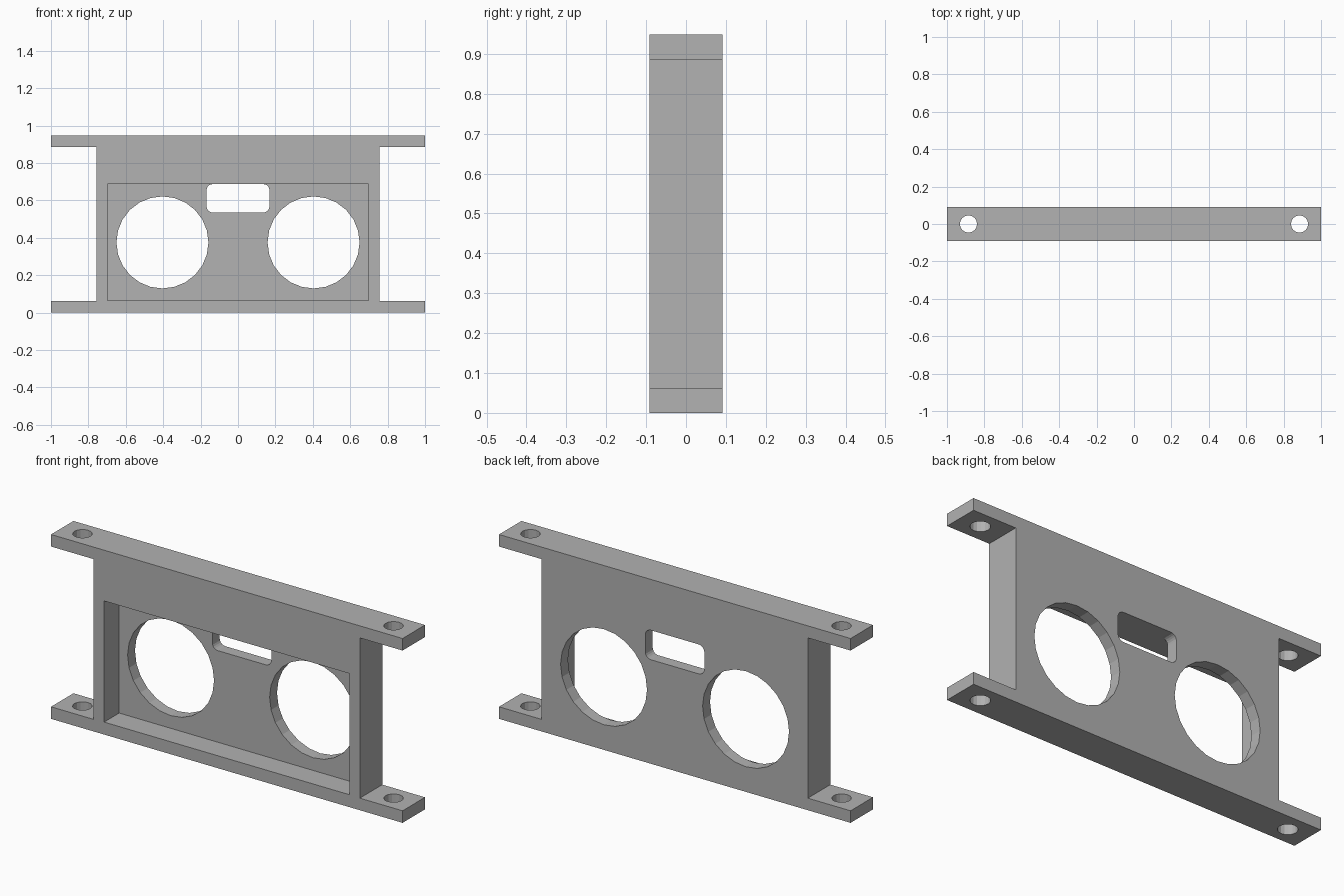
import bpy
import bmesh
from math import cos, sin, pi

cube = bpy.data.objects.get("Cube")
if cube:
    bpy.data.objects.remove(cube, do_unlink=True)

HEIGHT, HALF_DEPTH = 0.948, 0.091
FLANGE = 0.062        # thickness of the mounting flanges
BODY_X = 0.757        # half width of the upright body
RECESS_BACK = 0.031   # y of the recess floor
MID_Z = 0.375         # height of the recess and opening centres

grey = bpy.data.materials.new("plain grey")
grey.use_nodes = True
GREY = (0.445, 0.445, 0.445, 1)
grey.diffuse_color = GREY
grey.node_tree.nodes["Principled BSDF"].inputs["Base Color"].default_value = GREY


def prism(name, outline, start, end, axis="Y"):
    """Extrude a closed outline along y (outline in x, z) or z (outline in x, y)."""
    bm = bmesh.new()
    verts = [bm.verts.new((a, start, b) if axis == "Y" else (a, b, start))
             for a, b in outline]
    face = bm.faces.new(verts)
    extruded = bmesh.ops.extrude_face_region(bm, geom=[face])["geom"]
    shift = (0, end - start, 0) if axis == "Y" else (0, 0, end - start)
    bmesh.ops.translate(bm, vec=shift,
                        verts=[g for g in extruded if isinstance(g, bmesh.types.BMVert)])
    bmesh.ops.recalc_face_normals(bm, faces=bm.faces)
    mesh = bpy.data.meshes.new(name)
    bm.to_mesh(mesh)
    bm.free()
    mesh.materials.append(grey)
    obj = bpy.data.objects.new(name, mesh)
    bpy.context.collection.objects.link(obj)
    return obj


def circle(cx, cy, radius, sides):
    return [(cx + radius * cos(2 * pi * i / sides), cy + radius * sin(2 * pi * i / sides))
            for i in range(sides)]


def rectangle(x, low, high):
    return [(-x, low), (x, low), (x, high), (-x, high)]


def rounded_rectangle(x, low, high, r, steps=5):
    corners = [(x - r, high - r), (r - x, high - r), (r - x, low + r), (x - r, low + r)]
    return [(cx + r * cos(pi / 2 * (k + i / steps)), cy + r * sin(pi / 2 * (k + i / steps)))
            for k, (cx, cy) in enumerate(corners) for i in range(steps + 1)]


# I-shaped bracket: upright body with full-width flanges at top and bottom
right_side = [(1, 0), (1, FLANGE), (BODY_X, FLANGE),
              (BODY_X, HEIGHT - FLANGE), (1, HEIGHT - FLANGE), (1, HEIGHT)]
bracket = prism("bracket", right_side + [(-x, z) for x, z in reversed(right_side)],
                -HALF_DEPTH, HALF_DEPTH)

# Front recess, connector slot, round openings and bolt holes
cutters = [
    prism("recess_cutter", rectangle(0.698, 0.064, 0.687), -0.3, RECESS_BACK),
    prism("slot_cutter", rounded_rectangle(0.168, 0.535, 0.6865, 0.032), 0, 0.3),
]
for side, sign in (("left", 1), ("right", -1)):
    cutters.append(prism(side + "_opening_cutter",
                         circle(sign * 0.404, MID_Z, 0.246, 24), -0.3, 0.3))
    cutters.append(prism(side + "_bolt_cutter",
                         circle(sign * 0.885, 0, 0.046, 16), -0.2, 1.2, "Z"))

for cutter in cutters:
    cutter.hide_render = True
    cut = bracket.modifiers.new(cutter.name, "BOOLEAN")
    cut.operation = "DIFFERENCE"
    cut.solver = "EXACT"
    cut.object = cutter

# Bake the cuts and drop the cutters
bpy.context.view_layer.update()
graph = bpy.context.evaluated_depsgraph_get()
final = bpy.data.meshes.new_from_object(bracket.evaluated_get(graph))
bracket.modifiers.clear()
bracket.data = final
for cutter in cutters:
    bpy.data.objects.remove(cutter, do_unlink=True)
